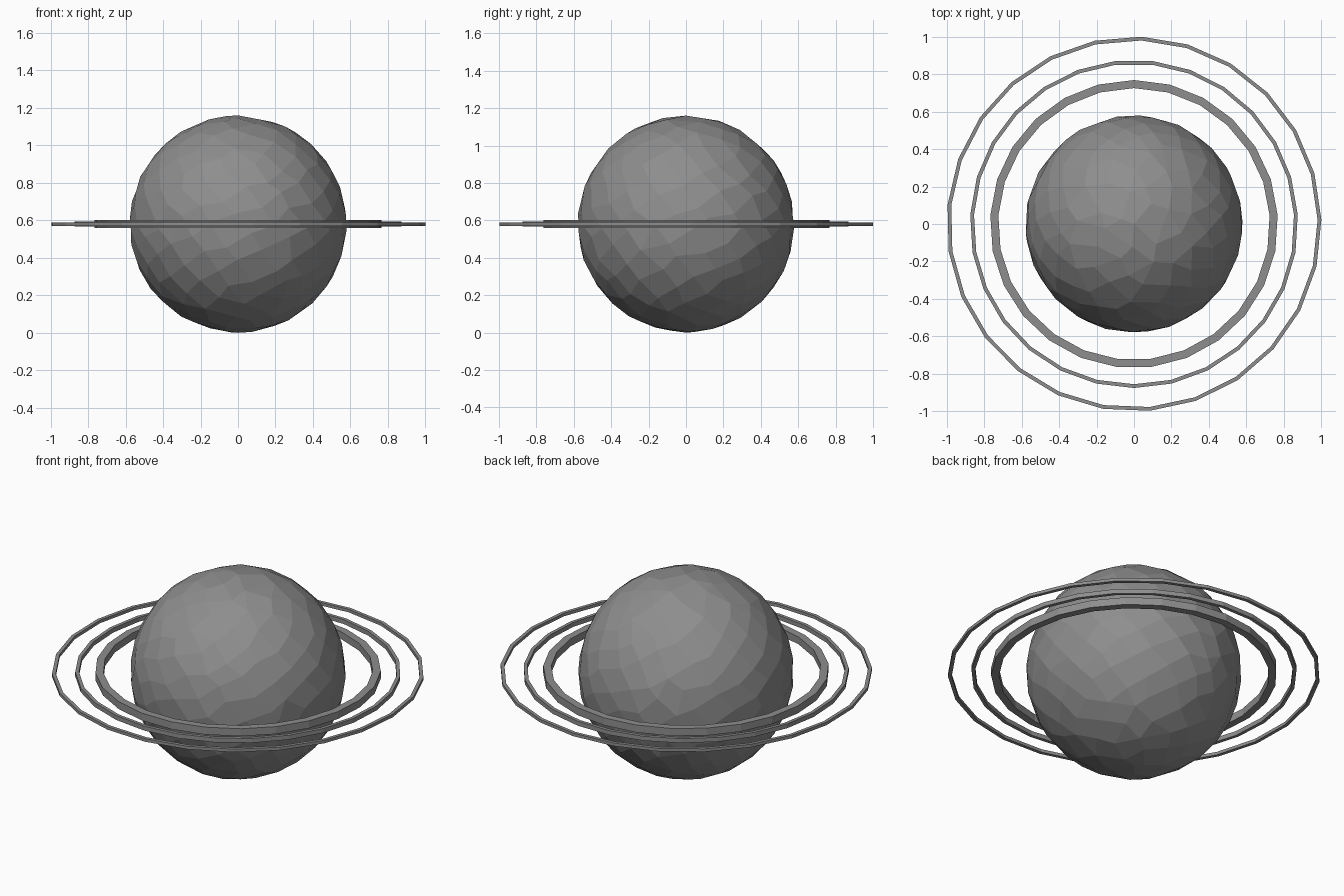
import bpy, bmesh, math, random

if "Cube" in bpy.data.objects:
    bpy.data.objects.remove(bpy.data.objects["Cube"])

random.seed(4)
CZ = 0.58
R = 0.58

grey = bpy.data.materials.new("dark_grey")
grey.diffuse_color = (0.27, 0.27, 0.27, 1)
grey.use_nodes = True
grey.node_tree.nodes["Principled BSDF"].inputs["Base Color"].default_value = grey.diffuse_color


def finish(bm, name):
    bmesh.ops.recalc_face_normals(bm, faces=bm.faces)
    me = bpy.data.meshes.new(name)
    bm.to_mesh(me)
    bm.free()
    me.materials.append(grey)
    ob = bpy.data.objects.new(name, me)
    ob.location.z = CZ
    bpy.context.collection.objects.link(ob)
    return ob


def ring(name, r_in, r_out, height, sides, start_deg):
    """Flat-faced band with a rectangular cross-section."""
    bm = bmesh.new()
    h = height / 2
    profile = [(r_in, -h), (r_out, -h), (r_out, h), (r_in, h)]
    loops = []
    for i in range(sides):
        a = math.radians(start_deg) + 2 * math.pi * i / sides
        loops.append([bm.verts.new((r * math.cos(a), r * math.sin(a), z))
                      for r, z in profile])
    for i in range(sides):
        p, q = loops[i], loops[(i + 1) % sides]
        for k in range(4):
            n = (k + 1) % 4
            bm.faces.new((p[k], q[k], q[n], p[n]))
    return finish(bm, name)


# Planet: irregular facets from evenly scattered, jittered points on a ball
bm = bmesh.new()
count = 270
for i in range(count):
    z = 1 - 2 * i / (count - 1)
    r = math.sqrt(max(0, 1 - z * z))
    a = i * math.pi * (3 - math.sqrt(5))
    v = bm.verts.new((r * math.cos(a), r * math.sin(a), z))
    if 0 < i < count - 1:
        for k in range(3):
            v.co[k] += random.uniform(-0.045, 0.045)
    v.co = v.co.normalized() * R
bmesh.ops.convex_hull(bm, input=bm.verts)
bmesh.ops.recalc_face_normals(bm, faces=bm.faces)
# merge some triangles into larger four-sided facets
bmesh.ops.join_triangles(bm, faces=bm.faces[:], angle_face_threshold=0.5,
                         angle_shape_threshold=0.9)
finish(bm, "planet")

# Three concentric rings
ring("inner_ring", 0.725, 0.768, 0.044, 25, 90)
ring("middle_ring", 0.855, 0.875, 0.026, 27, -90)
ring("outer_ring", 0.98, 1.0, 0.018, 25, 87.7)
